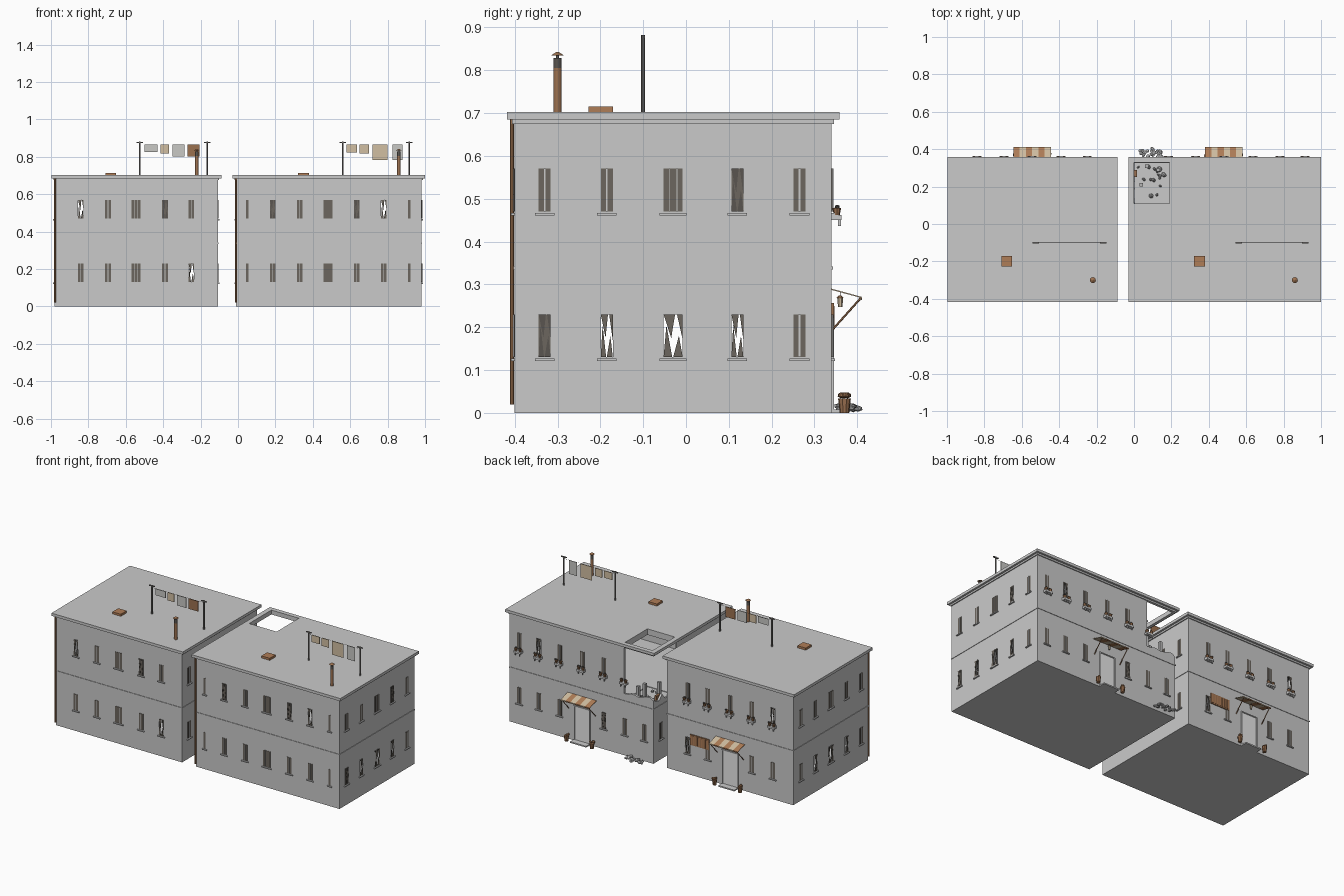
import bpy, bmesh, random
from mathutils import Vector, Matrix

random.seed(4)
if "Cube" in bpy.data.objects:
    bpy.data.objects.remove(bpy.data.objects["Cube"])


def material(name, rgb):
    m = bpy.data.materials.new(name)
    m.use_nodes = True
    m.diffuse_color = (*rgb, 1)
    m.node_tree.nodes["Principled BSDF"].inputs["Base Color"].default_value = (*rgb, 1)
    return m


WALL = material("wall grey", (.59, .59, .59))
PALE = material("pale white", (.95, .95, .95))
PANE = material("dark pane", (.15, .133, .112))
METAL = material("dark metal", (.10, .09, .08))
POLE = material("weathered pole grey", (.22, .21, .20))
BROWN = material("rust brown", (.33, .165, .08))
TAN = material("awning tan", (.43, .205, .095))
BEIGE = material("beige cloth", (.64, .52, .36))
CLOTH = material("grey cloth", (.58, .58, .56))
STONE = material("rubble grey", (.47, .47, .47))


class Part:
    """Collects simple solids into one named object."""
    def __init__(self, name):
        self.name, self.bm, self.mats = name, bmesh.new(), []

    def paint(self, faces, mat):
        if mat not in self.mats:
            self.mats.append(mat)
        for f in faces:
            f.material_index = self.mats.index(mat)

    def prism(self, points, push, mat):
        a = [self.bm.verts.new(p) for p in points]
        b = [self.bm.verts.new(Vector(p) + Vector(push)) for p in points]
        faces = [self.bm.faces.new(a), self.bm.faces.new(b)]
        for i in range(len(a)):
            j = (i + 1) % len(a)
            faces.append(self.bm.faces.new((a[i], a[j], b[j], b[i])))
        self.paint(faces, mat)

    def slab(self, outline, z0, z1, mat):
        self.prism([(x, y, z0) for x, y in outline], (0, 0, z1 - z0), mat)

    def box(self, x0, x1, y0, y1, z0, z1, mat):
        self.slab([(x0, y0), (x1, y0), (x1, y1), (x0, y1)], z0, z1, mat)

    def rod(self, p, q, r0, r1, mat, sides=8):
        p, q = Vector(p), Vector(q)
        turn = (q - p).to_track_quat('Z', 'Y').to_matrix().to_4x4()
        out = bmesh.ops.create_cone(self.bm, cap_ends=True, segments=sides, radius1=r0, radius2=r1,
                                    depth=(q - p).length, matrix=Matrix.Translation((p + q) / 2) @ turn)
        self.paint({f for v in out["verts"] for f in v.link_faces}, mat)

    def lump(self, p, size, mat, flat=1):
        scale = Matrix.Diagonal([size * random.uniform(.7, 1.3) for _ in "xy"] + [size * flat, 1])
        spin = Matrix.Rotation(random.uniform(0, 3), 4, 'Z')
        out = bmesh.ops.create_icosphere(self.bm, subdivisions=1, radius=1,
                                         matrix=Matrix.Translation(p) @ spin @ scale)
        self.paint({f for v in out["verts"] for f in v.link_faces}, mat)

    def done(self):
        bmesh.ops.recalc_face_normals(self.bm, faces=self.bm.faces[:])
        me = bpy.data.meshes.new(self.name)
        self.bm.to_mesh(me)
        self.bm.free()
        for m in self.mats:
            me.materials.append(m)
        ob = bpy.data.objects.new(self.name, me)
        bpy.context.collection.objects.link(ob)
        return ob


FRONT, BACK, LOW, HIGH, LEVEL = -.4, .34, .13, .47, .34
HX, HY = .19, .11   # inner edges of the collapsed corner


def on_wall(axis, plane, sign):
    """Maps along-wall, height, depth to model space."""
    if axis == 'y':
        return lambda u, z, d: Vector((u, plane + sign * d, z))
    return lambda u, z, d: Vector((plane + sign * d, u, z))


def plate(part, at, u0, u1, z0, z1, d0, d1, mat):
    part.prism([at(u0, z0, d0), at(u1, z0, d0), at(u1, z1, d0), at(u0, z1, d0)],
               at(0, 0, d1) - at(0, 0, d0), mat)


def window(part, at, u, z, w, kind):
    top, h = z + .1, w / 2
    plate(part, at, u - h - .009, u + h + .009, z - .009, z - .003, 0, .008, WALL)
    if kind != "open":
        plate(part, at, u - h, u + h, z, top, 0, .002, PANE)
    if kind == "whole":
        if w > .02:
            for k in ([0] if w < .04 else [-.2, .2]):
                m = .0018 if w < .04 else .0008
                plate(part, at, u + k * w - m, u + k * w + m, z, top, .002, .004, WALL)
    else:   # jagged glass left in the frame
        glass = PANE if kind == "open" else METAL
        for tri in ([(-h, z), (-h * .1, z), (-h * .7, z + .075)], [(0, z), (h, z), (h * .6, z + .05)],
                    [(-h, top), (h * .2, top), (-h * .2, z + .045)], [(h * .4, top), (h, top), (h, z + .04)]):
            part.prism([at(u + a, b, .002) for a, b in tri], at(0, 0, .002) - at(0, 0, 0), glass)


def window_wall(name, at, spots, wide, width, opened=(), cracked=(), skip=(), slim=()):
    """Builds one wall of windows and returns the openings to cut for it."""
    part, holes = Part(name), []
    for u in spots:
        for z in (LOW, HIGH):
            if (u, z) in skip:
                continue
            kind = "open" if (u, z) in opened else "cracked" if (u, z) in cracked else "whole"
            w = .012 if u in slim else width * (1.6 if u == wide else 1)
            window(part, at, u, z, w, kind)
            if kind == "open":
                holes.append((at, u, z, w))
    part.done()
    return holes


def cut(ob, cutter):
    mod = ob.modifiers.new("cut", 'BOOLEAN')
    mod.operation, mod.solver, mod.object = 'DIFFERENCE', 'EXACT', cutter
    bpy.context.view_layer.objects.active = ob
    bpy.ops.object.modifier_apply(modifier=mod.name)
    bpy.data.objects.remove(cutter)


def building(tag, x0, x1, holed, holes):
    def ring(out, notch=0):
        l, r, f, b = x0 - out, x1 + out, FRONT - out, BACK + out
        if holed:
            hx, hy = HX - notch, HY + notch
            return [(l, f), (r, f), (r, b), (hx, b), (hx, hy), (l, hy)]
        return [(l, f), (r, f), (r, b), (l, b)]

    # Hollow storeys with the broken windows cut through
    lower = Part(tag + " lower walls")
    lower.box(x0, x1, FRONT, BACK, 0, LEVEL, WALL)
    lower = lower.done()
    upper = Part(tag + " upper walls")
    upper.slab(ring(0), LEVEL, .68, WALL)
    upper = upper.done()
    room = Part("lower room cutter")
    room.box(x0 + .012, x1 - .012, FRONT + .012, BACK - .012, .01, .325, WALL)
    cut(lower, room.done())
    room = Part("upper room cutter")
    room.slab(ring(-.012, .005), .344, .665, WALL)
    cut(upper, room.done())
    for storey, sill in ((lower, LOW), (upper, HIGH)):
        gaps = Part("window cutter")
        for at, u, z, w in holes:
            if z == sill:
                plate(gaps, at, u - w / 2, u + w / 2, z, z + .1, -.02, .01, WALL)
        cut(storey, gaps.done())

    band = Part(tag + " band course")
    for y in (FRONT, BACK):
        band.box(x0 - .003, x1 + .003, y - .003, y + .003, .335, .342, WALL)
    for x in (x0, x1):
        band.box(x - .003, x + .003, FRONT, BACK, .335, .342, WALL)
    band.done()
    roof = Part(tag + " roof")
    for out, z0, z1 in ((.006, .675, .685), (.018, .685, .702)):
        roof.slab(ring(out), z0, z1, WALL)
        if holed:   # cornice left hanging round the collapsed corner
            roof.slab([(x0 - out, HY), (x0 + .012, HY), (x0 + .012, BACK - .01), (HX, BACK - .01),
                       (HX, BACK + out), (x0 - out, BACK + out)], z0, z1, WALL)
    roof.done()
    pipe = Part(tag + " downpipe")
    pipe.rod((x0 + .002, FRONT - .006, .02), (x0 + .002, FRONT - .006, .685), .005, .005, BROWN)
    pipe.done()


def roof_items(tag, hatch, flue, poles, laundry):
    p = Part(tag + " roof hatch")
    p.box(hatch - .029, hatch + .029, -.228, -.17, .7, .715, TAN)
    p.done()
    p = Part(tag + " chimney pipe")
    for z0, z1, r0, r1, m in ((.7, .805, .009, .009, BROWN), (.805, .828, .0095, .0095, METAL),
                              (.828, .834, .003, .003, METAL), (.834, .843, .016, .002, BROWN)):
        p.rod((flue, -.3, z0), (flue, -.3, z1), r0, r1, m, 12)
    p.done()
    p = Part(tag + " clothesline")
    for x in poles:
        p.rod((x, -.1, .7), (x, -.1, .882), .0045, .0045, POLE)
        p.box(x - .018, x + .018, -.104, -.096, .875, .88, POLE)
    p.rod((poles[0], -.1, .868), (poles[1], -.1, .868), .0006, .0006, POLE, 4)
    for a, b, low, m in laundry:
        p.box(a, b, -.102, -.099, low, .867, m)
    p.done()


def entrance(tag, x):
    at = on_wall('y', BACK, 1)
    p = Part(tag + " door")
    plate(p, at, x - .05, x + .05, .008, .215, 0, .002, PALE)
    for a, b, z0, z1 in ((-.056, -.05, 0, .221), (.05, .056, 0, .221), (-.056, .056, .215, .221)):
        plate(p, at, x + a, x + b, z0, z1, 0, .006, WALL)
    plate(p, at, x - .055, x + .055, 0, .008, 0, .04, WALL)
    p.done()
    p = Part(tag + " awning")
    n, w = 6, .2 / 6
    for i in range(n):
        a, b, m = x - .1 + i * w, x - .1 + (i + 1) * w, BEIGE if i % 2 else TAN
        p.prism([(a, BACK, .29), (b, BACK, .29), (b, .41, .271), (a, .41, .271)], (0, 0, -.003), m)
        p.box(a, b, .408, .411, .264, .271, m)
    for s in (-.092, .092):
        p.rod((x + s, BACK, .192), (x + s, .408, .268), .0025, .0025, BROWN, 6)
    p.done()
    p = Part(tag + " lantern")
    p.rod((x, .36, .272), (x, .36, .284), .001, .001, METAL, 4)
    p.rod((x, .36, .268), (x, .36, .274), .009, .003, BROWN, 6)
    p.rod((x, .36, .247), (x, .36, .268), .005, .007, BEIGE, 6)
    p.done()
    for side, s in (("left", 1), ("right", -1)):
        p = Part(f"{tag} {side} door pot")
        p.rod((x + s * .088, .37, 0), (x + s * .088, .37, .034), .011, .015, BROWN, 10)
        for _ in range(5):
            p.lump((x + s * .088 + random.uniform(-.01, .01), .37 + random.uniform(-.01, .01), .041), .007, BROWN)
        p.done()


def flower_shelves(tag, spots):
    p = Part(tag + " flower shelves")
    for x in spots:
        p.box(x - .024, x + .024, BACK, .363, .45, .462, WALL)
        for s in (-.015, .015):
            p.box(x + s - .002, x + s + .002, .355, .362, .436, .45, WALL)
            p.rod((x + s, .352, .462), (x + s, .352, .478), .007, .01, BROWN)
            for _ in range(3):
                p.lump((x + s + random.uniform(-.007, .007), .353, .481), .005, METAL)
    p.done()


# Windows on every wall; openings line up so one can look straight through
R_SPOTS = (-.84, -.695, -.545, -.39, -.25)
L_SPOTS = (.05, .185, .33, .48, .635, .78, .915)
SIDES = (-.33, -.185, -.03, .12, .265)
RX0, RX1, LX0, LX1 = -.98, -.107, -.012, .982
SIDE_OPEN = ((-.185, LOW), (-.03, LOW), (.12, LOW))
R_OPEN, L_OPEN = ((-.84, HIGH), (-.25, LOW)), ((.78, HIGH),)
front, back = on_wall('y', FRONT, -1), on_wall('y', BACK, 1)
r_holes = window_wall("right house front windows", front, R_SPOTS, -.545, .03, R_OPEN, ((-.39, HIGH),))
r_holes += window_wall("right house back windows", back, R_SPOTS, None, .03, R_OPEN, skip=((-.545, LOW),))
r_holes += window_wall("right house side windows", on_wall('x', RX0, -1), SIDES, -.03, .028, SIDE_OPEN)
r_holes += window_wall("right house alley windows", on_wall('x', RX1, 1), SIDES, -.03, .028, SIDE_OPEN)
l_holes = window_wall("left house front windows", front, L_SPOTS, .48, .03, L_OPEN,
                      ((.185, HIGH), (.635, HIGH)), slim=(.05, .915))
l_holes += window_wall("left house back windows", back, L_SPOTS, None, .03, L_OPEN, ((.33, LOW),),
                       skip=((.48, LOW), (.05, HIGH), (.185, HIGH)))
l_holes += window_wall("left house side windows", on_wall('x', LX1, 1), SIDES, -.03, .028, SIDE_OPEN,
                       ((-.33, LOW), (.12, HIGH)))
l_holes += window_wall("left house alley windows", on_wall('x', LX0, -1), SIDES, -.03, .028, SIDE_OPEN,
                       skip=((.12, HIGH), (.265, HIGH)))
building("right house", RX0, RX1, False, r_holes)
building("left house", LX0, LX1, True, l_holes)

# Roof, doors and planting
roof_items("right house", -.68, -.22, (-.525, -.165), ((-.5, -.43, .827, CLOTH), (-.415, -.37, .817, BEIGE),
           (-.35, -.287, .803, CLOTH), (-.27, -.205, .803, BROWN)))
roof_items("left house", .35, .86, (.56, .915), ((.58, .635, .823, BEIGE), (.65, .7, .818, BEIGE),
           (.72, .8, .782, BEIGE), (.825, .88, .782, CLOTH)))
entrance("right house", -.545)
entrance("left house", .48)
flower_shelves("right house", R_SPOTS)
flower_shelves("left house", L_SPOTS[1:])

# Slatted panel beside the right house door
panel = Part("slatted panel")
plate(panel, back, -.4, -.268, .19, .256, 0, .005, BROWN)
for i in range(7):
    u = -.394 + i * .0185
    plate(panel, back, u, u + .01, .196, .25, .005, .007, TAN)
panel.done()

# Collapsed corner: jagged wall stumps and rubble
stumps = Part("broken wall stumps")
for at, start, end in ((back, LX0, HX), (on_wall('x', LX0, -1), HY, BACK)):
    n, heights = 8, [random.uniform(.36, .41) for _ in range(9)]
    edge = [at(start + (end - start) * i / n, heights[i], 0) for i in range(n + 1)]
    stumps.prism([at(start, LEVEL, 0), *edge, at(end, LEVEL, 0)], at(0, 0, -.014) - at(0, 0, 0), WALL)
stumps.done()
rubble = Part("corner rubble")
for _ in range(16):
    rubble.lump((random.uniform(.02, .16), random.uniform(.15, .31), LEVEL + .008), random.uniform(.006, .014), STONE)
for x, y, z in ((.03, .2, .45), (.06, .3, .47), (.12, .28, .43)):
    rubble.box(x, x + .018, y, y + .018, LEVEL, z, STONE)
rubble.box(0, .015, .25, .29, LEVEL, .4, BROWN)
rubble.done()
fallen = Part("fallen rubble")
for _ in range(24):
    fallen.lump((random.uniform(.03, .145), random.uniform(.355, .402), random.uniform(.009, .016)),
                random.uniform(.01, .015), STONE, .55)
fallen.done()
